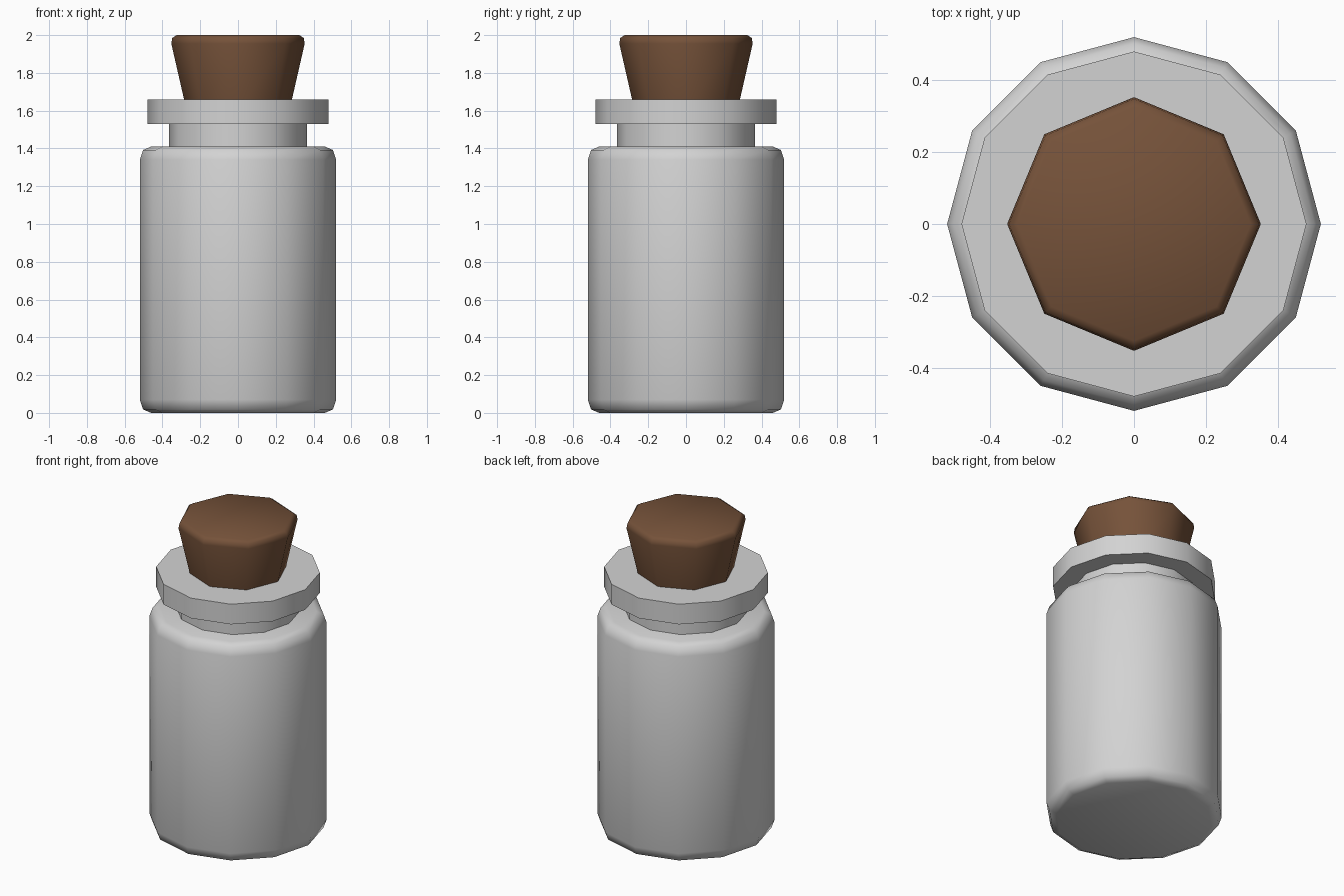
import bpy, math

if "Cube" in bpy.data.objects:
    bpy.data.objects.remove(bpy.data.objects["Cube"])

def material(name, color):
    m = bpy.data.materials.new(name)
    m.diffuse_color = (*color, 1)
    m.use_nodes = True
    m.node_tree.nodes["Principled BSDF"].inputs["Base Color"].default_value = m.diffuse_color
    return m

# stack of regular polygon rings (radius, height), capped at both ends
def turned(name, rings, sides, mat, angle):
    verts = [(r * math.cos(2 * math.pi * i / sides), r * math.sin(2 * math.pi * i / sides), z)
             for r, z in rings for i in range(sides)]
    faces = [tuple(reversed(range(sides))),
             tuple(range((len(rings) - 1) * sides, len(rings) * sides))]
    for k in range(len(rings) - 1):
        for i in range(sides):
            j = (i + 1) % sides
            a, b = k * sides, (k + 1) * sides
            faces.append((a + i, a + j, b + j, b + i))
    me = bpy.data.meshes.new(name)
    me.from_pydata(verts, [], faces)
    me.update()
    me.materials.append(mat)
    ob = bpy.data.objects.new(name, me)
    bpy.context.collection.objects.link(ob)
    bpy.ops.object.select_all(action='DESELECT')
    ob.select_set(True)
    bpy.context.view_layer.objects.active = ob
    bpy.ops.object.shade_smooth_by_angle(angle=math.radians(angle))
    return ob

glass = material("pale_grey", (0.65, 0.65, 0.65))
cork = material("cork_brown", (0.18, 0.085, 0.042))

# bottle body with rounded shoulders
turned("bottle_body", [(0.46, 0), (0.502, 0.018), (0.52, 0.07),
                       (0.52, 1.34), (0.502, 1.392), (0.46, 1.41)], 12, glass, 50)
# neck and rim
turned("bottle_neck", [(0.364, 1.38), (0.364, 1.56)], 12, glass, 50)
turned("bottle_rim", [(0.48, 1.53), (0.48, 1.66)], 12, glass, 50)
# tapered stopper
turned("stopper", [(0.272, 1.6), (0.353, 1.955), (0.348, 1.985), (0.325, 2.0)], 8, cork, 65)
